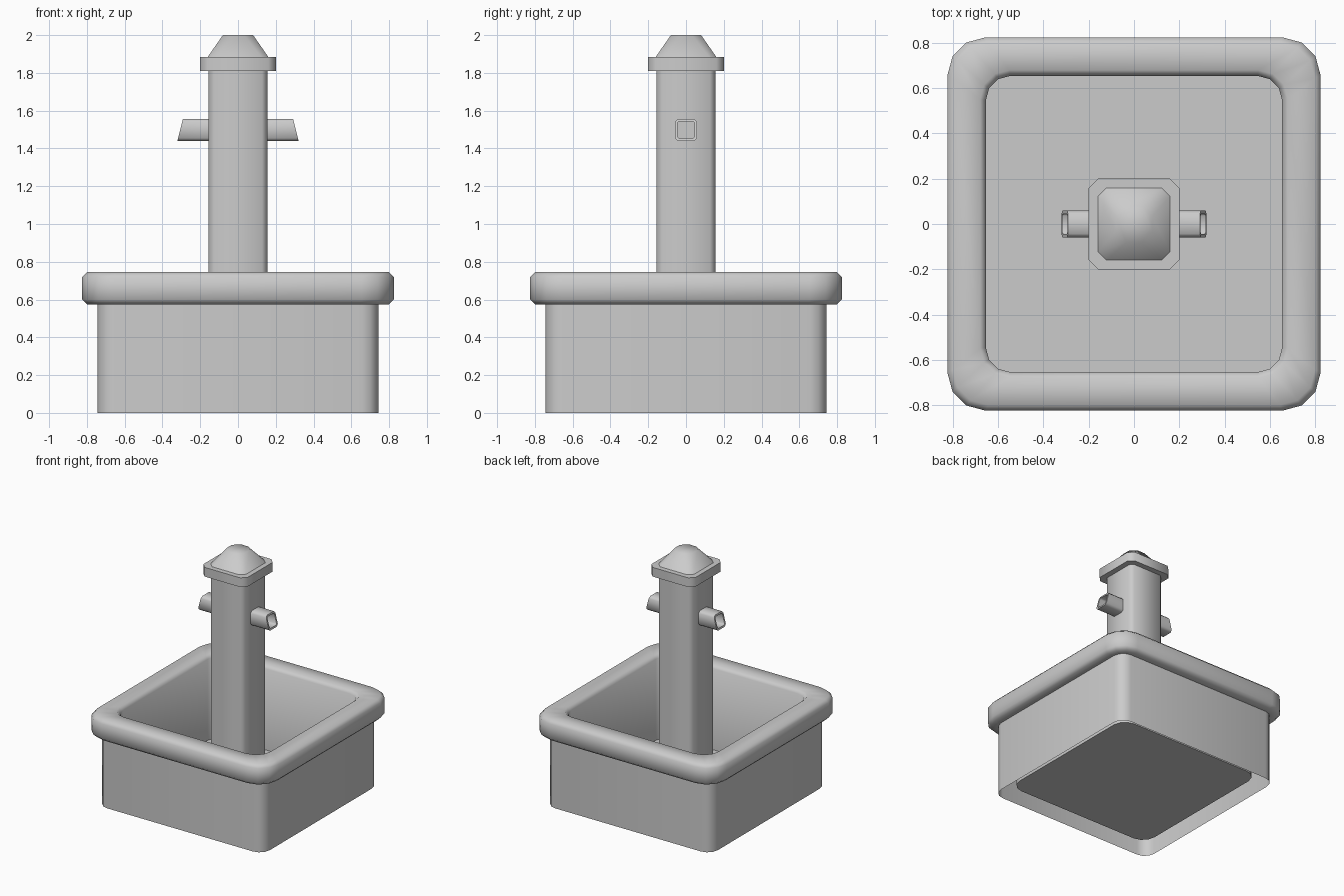
import bpy, bmesh, math
from mathutils import Vector

if "Cube" in bpy.data.objects:
    bpy.data.objects.remove(bpy.data.objects["Cube"])


def ring(half, radius, segs):
    """Counter-clockwise rounded square; one segment gives a chamfer."""
    c = half - radius
    pts = []
    for q in range(4):
        sx, sy = [(1, 1), (-1, 1), (-1, -1), (1, -1)][q]
        for i in range(segs + 1):
            a = math.radians(90) * (q + i / segs)
            pts.append((sx * c + radius * math.cos(a), sy * c + radius * math.sin(a)))
    return pts


def loft(name, sections, segs=1, place=None):
    """Skin rounded squares (half, radius, height, ...) and close the last one."""
    bm = bmesh.new()
    rings = []
    for s in sections:
        pts = ring(s[0], s[1], segs)
        rings.append([bm.verts.new(place(x, y, s) if place else (x, y, s[2])) for x, y in pts])
    n = len(rings[0])
    for a, b in zip(rings, rings[1:]):
        for i in range(n):
            j = (i + 1) % n
            bm.faces.new((a[i], a[j], b[j], b[i]))
    bm.faces.new(rings[-1])
    me = bpy.data.meshes.new(name)
    bm.to_mesh(me)
    bm.free()
    ob = bpy.data.objects.new(name, me)
    bpy.context.collection.objects.link(ob)
    bpy.ops.object.select_all(action='DESELECT')
    ob.select_set(True)
    bpy.context.view_layer.objects.active = ob
    bpy.ops.object.shade_smooth_by_angle(angle=math.radians(50))
    return ob


# Basin: outer wall, overhanging rounded rim, inner wall and raised floor
FLOOR = 0.06
loft("basin", [
    (0.745, 0.09, 0.0), (0.745, 0.09, 0.575),
    (0.80, 0.155, 0.575), (0.825, 0.17, 0.60), (0.825, 0.17, 0.72),
    (0.80, 0.155, 0.745), (0.68, 0.13, 0.745),
    (0.655, 0.11, 0.72), (0.655, 0.11, FLOOR),
], segs=3)

# Central post
loft("post", [(0.155, 0.028, FLOOR), (0.155, 0.028, 1.815)])

# Cap slab and its tapered top
cap = [(0.15, 0.028, 1.81), (0.20, 0.04, 1.81), (0.20, 0.04, 1.885), (0.16, 0.038, 1.885)]
loft("cap", cap)
loft("cap_top", [(0.16, 0.038, 1.885), (0.08, 0.047, 2.0)])


# Hollow spouts with slanted mouths, one on each side
def spout_place(side):
    def place(u, v, s):
        x = s[2] - s[3] * v
        return Vector((side * x, side * u, 1.498 + v))
    return place


spout = [(0.059, 0.016, 0.15, 0), (0.059, 0.016, 0.306, 0.25),
         (0.045, 0.008, 0.306, 0.25), (0.045, 0.008, 0.17, 0)]
for name, side in (("spout_right", 1), ("spout_left", -1)):
    loft(name, spout, place=spout_place(side))
